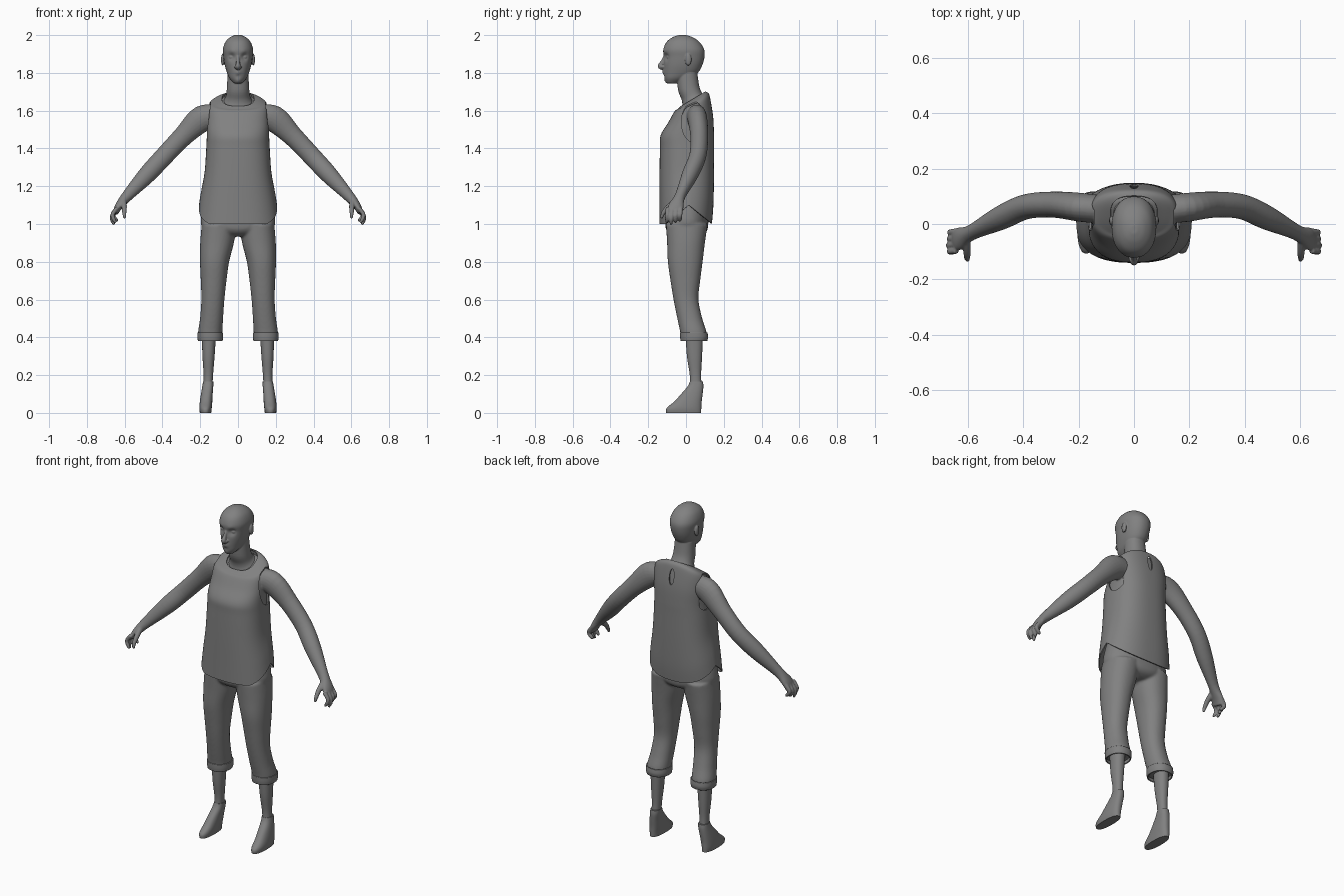
import bpy, bmesh, math
from mathutils import Vector, Matrix

cube = bpy.data.objects.get("Cube")
if cube:
    bpy.data.objects.remove(cube, do_unlink=True)

grey = bpy.data.materials.new("plain_grey")
grey.use_nodes = True
grey.diffuse_color = (0.22, 0.22, 0.22, 1)
grey.node_tree.nodes["Principled BSDF"].inputs["Base Color"].default_value = (0.22, 0.22, 0.22, 1)

BOTH = (1, -1)


def spline(keys, steps=5):
    """Smoothly interpolate a list of number tuples."""
    p = [keys[0]] + list(keys) + [keys[-1]]
    out = []
    for i in range(len(keys) - 1):
        for s in range(steps):
            t = s / steps
            out.append([0.5 * (2 * b + (c - a) * t + (2 * a - 5 * b + 4 * c - d) * t * t
                               + (3 * b - a - 3 * c + d) * t ** 3)
                        for a, b, c, d in zip(*p[i:i + 4])])
    return out + [list(keys[-1])]


def bridge(bm, rings, caps=True):
    loops = [[bm.verts.new(co) for co in ring] for ring in rings]
    n = len(loops[0])
    for lo, hi in zip(loops, loops[1:]):
        for i in range(n):
            j = (i + 1) % n
            bm.faces.new((lo[i], lo[j], hi[j], hi[i]))
    if caps:
        bm.faces.new(loops[0])
        bm.faces.new(loops[-1])


def stack(bm, keys, sides=(1,), power=2.2, caps=True, n=48):
    """Loft of level rings: height, centre x, front y, back y, half width, tilt."""
    for side in sides:
        rings = []
        for z, x, front, back, rx, tilt in spline(keys):
            cy, ry, ring = (front + back) / 2, (back - front) / 2, []
            for k in range(n):
                c, s = math.cos(math.tau * k / n), math.sin(math.tau * k / n)
                px = rx * math.copysign(abs(c) ** (2 / power), c)
                py = ry * math.copysign(abs(s) ** (2 / power), s)
                ring.append((side * (x + px), cy + py, z + tilt * py))
            rings.append(ring)
        bridge(bm, rings, caps)


def limb(bm, keys, sides=BOTH, n=24):
    """Tube along a path: x, y, z, radius across y, radius the other way."""
    pts = spline(keys)
    rings = []
    for i, p in enumerate(pts):
        t = (Vector(pts[min(i + 1, len(pts) - 1)][:3]) - Vector(pts[max(i - 1, 0)][:3])).normalized()
        u = Vector((0, 1, 0))
        u = (u - t * u.dot(t)).normalized()
        v = t.cross(u)
        rings.append([Vector(p[:3]) + u * p[3] * math.cos(math.tau * k / n)
                      + v * p[4] * math.sin(math.tau * k / n) for k in range(n)])
    for side in sides:
        bridge(bm, [[(side * c.x, c.y, c.z) for c in r] for r in rings])


def ball(bm, centre, size, sides=BOTH):
    for side in sides:
        m = Matrix.Translation((side * centre[0], centre[1], centre[2])) @ Matrix.Diagonal((*size, 1))
        bmesh.ops.create_uvsphere(bm, u_segments=20, v_segments=14, radius=1, matrix=m)


def press(bm, centre, depth, radius, sides=BOTH):
    """Push the surface softly along y around a point."""
    for side in sides:
        c = Vector((side * centre[0], centre[1], centre[2]))
        for v in bm.verts:
            v.co.y += depth * math.exp(-((v.co - c).length / radius) ** 2)


def finish(name, bm, voxel=0, relax=4, shell=0):
    bmesh.ops.recalc_face_normals(bm, faces=bm.faces)
    mesh = bpy.data.meshes.new(name)
    bm.to_mesh(mesh)
    bm.free()
    ob = bpy.data.objects.new(name, mesh)
    bpy.context.collection.objects.link(ob)
    mesh.materials.append(grey)
    bpy.ops.object.select_all(action="DESELECT")
    ob.select_set(True)
    bpy.context.view_layer.objects.active = ob
    if shell:
        mod = ob.modifiers.new("Thickness", "SOLIDIFY")
        mod.thickness, mod.offset = shell, -1
    if voxel:
        mod = ob.modifiers.new("Blend", "REMESH")
        mod.mode, mod.voxel_size, mod.use_smooth_shade = "VOXEL", voxel, True
        mod = ob.modifiers.new("Relax", "SMOOTH")
        mod.factor, mod.iterations = 0.5, relax
    bpy.ops.object.shade_smooth_by_angle(angle=math.radians(45))
    return ob


# Head with neck
bm = bmesh.new()
stack(bm, [(1.745, 0, -.102, -.045, .022, 0), (1.77, 0, -.113, .01, .044, 0),
           (1.80, 0, -.117, .062, .058, 0), (1.84, 0, -.118, .086, .070, 0),
           (1.885, 0, -.118, .098, .077, 0), (1.925, 0, -.12, .096, .080, 0),
           (1.965, 0, -.102, .07, .066, 0), (1.99, 0, -.068, .032, .040, 0),
           (2.001, 0, -.035, -.005, .012, 0)])
press(bm, (.034, -.108, 1.885), .015, .019)       # eye sockets
press(bm, (.03, -.115, 1.91), -.003, .015)        # brows
press(bm, (0, -.118, 1.803), -.008, .016, (1,))   # lips
press(bm, (0, -.11, 1.757), -.005, .014, (1,))    # chin
press(bm, (0, -.122, 1.783), .004, .009, (1,))
ball(bm, (.033, -.088, 1.883), (.016, .014, .011))
ball(bm, (.081, .012, 1.87), (.009, .017, .032))
limb(bm, [(0, -.108, 1.895, .008, .008), (0, -.125, 1.86, .009, .009),
          (0, -.136, 1.836, .014, .014), (0, -.122, 1.822, .008, .012)], (1,))
ball(bm, (.011, -.124, 1.832), (.009, .012, .008))
stack(bm, [(1.58, 0, -.04, .1, .1, .4), (1.645, 0, -.022, .096, .078, .55),
           (1.675, 0, -.022, .083, .064, .4), (1.72, 0, -.042, .07, .059, .2),
           (1.80, 0, -.05, .06, .055, 0)])
finish("head_and_neck", bm, .0035, 3)

# Blouse profile, shared with the chest beneath it
blouse = [(1.0, 0, -.14, .137, .207, 0), (1.1, 0, -.14, .145, .197, 0),
          (1.25, 0, -.14, .148, .178, 0), (1.4, 0, -.138, .148, .168, 0),
          (1.47, 0, -.134, .148, .165, 0), (1.55, 0, -.095, .144, .164, .12),
          (1.625, 0, -.062, .13, .157, .32), (1.65, 0, -.043, .12, .128, .5),
          (1.663, 0, -.027, .102, .085, .6)]

# Chest, arms and hands
bm = bmesh.new()
stack(bm, [(z - .008, x, f + .016, b - .016, w - .012, t) for z, x, f, b, w, t in blouse[3:]], power=2.5)
limb(bm, [(.1, .05, 1.57, .05, .055), (.19, .06, 1.557, .052, .07),
          (.29, .07, 1.465, .047, .054), (.39, .062, 1.36, .045, .05),
          (.48, .022, 1.263, .043, .047), (.585, -.03, 1.15, .028, .03),
          (.63, -.052, 1.095, .04, .021), (.648, -.062, 1.058, .04, .014)])
for i in range(4):
    y = -.096 + .023 * i
    curl = .01 * abs(i - 1)
    limb(bm, [(.64, y, 1.085, .012, .012), (.664, y - .003, 1.05, .011, .011),
              (.668 - curl, y - .005, 1.025, .0105, .0105),
              (.656 - curl, y - .006, .997 + curl, .007, .007)], n=12)
limb(bm, [(.605, -.06, 1.12, .016, .016), (.602, -.1, 1.085, .014, .014),
          (.602, -.122, 1.055, .011, .011), (.6, -.13, 1.03, .007, .007)], n=12)
finish("arms_and_chest", bm, .0045)

# Blouse shell with raised side hems
bm = bmesh.new()
stack(bm, blouse, power=2.5, caps=False, n=96)
for v in bm.verts:
    fade = min(1, max(0, (1.3 - v.co.z) / .3))
    v.co.z += .1 * fade * max(0, 1 - abs(v.co.y - .015) / .125)
top = finish("blouse", bm, shell=.006)

# Armholes and back keyhole
bm = bmesh.new()
for side in BOTH:
    bmesh.ops.create_cone(bm, cap_ends=True, segments=48, radius1=1, radius2=1, depth=1,
                          matrix=Matrix.Translation((side * .245, .042, 1.54))
                          @ Matrix.Diagonal((.2, .066, .108, 1)) @ Matrix.Rotation(math.pi / 2, 4, "Y"))
bmesh.ops.create_cone(bm, cap_ends=True, segments=32, radius1=1, radius2=1, depth=1,
                      matrix=Matrix.Translation((0, .14, 1.62))
                      @ Matrix.Diagonal((.015, .12, .045, 1)) @ Matrix.Rotation(math.pi / 2, 4, "X"))
cutter = finish("opening_cutter", bm)
cutter.hide_render = True
mod = top.modifiers.new("Openings", "BOOLEAN")
mod.operation, mod.solver, mod.object = "DIFFERENCE", "EXACT", cutter
bpy.context.view_layer.objects.active = top
for name in [m.name for m in top.modifiers if m.type in {"SOLIDIFY", "BOOLEAN"}]:
    bpy.ops.object.modifier_apply(modifier=name)
bpy.data.objects.remove(cutter, do_unlink=True)
top.select_set(True)
bpy.ops.object.shade_smooth_by_angle(angle=math.radians(45))

# Cropped trousers
leg = [(1.0, .1, -.106, .115, .092, 0), (.9, .111, -.1, .1, .089, 0),
       (.8, .124, -.096, .088, .077, 0), (.7, .129, -.082, .075, .068, 0),
       (.6, .133, -.066, .066, .061, 0), (.5, .14, -.046, .086, .061, 0),
       (.43, .147, -.031, .108, .064, 0), (.395, .147, -.027, .108, .061, 0)]
bm = bmesh.new()
stack(bm, leg, BOTH)
stack(bm, [(1.13, 0, -.1, .115, .175, 0), (1.0, 0, -.11, .118, .197, 0),
           (.955, 0, -.095, .105, .13, 0), (.935, 0, -.06, .07, .06, 0)])
finish("trousers", bm, .007, 6)

# Turned-up cuffs
bm = bmesh.new()
stack(bm, [(.425, .147, -.032, .114, .068, 0), (.4, .147, -.031, .117, .068, 0),
           (.38, .147, -.028, .112, .065, 0)], BOTH, caps=False)
finish("trouser_cuffs", bm, shell=.006)

# Lower legs
bm = bmesh.new()
stack(bm, [(.42, .154, -.003, .09, .038, 0), (.3, .156, .005, .085, .032, 0),
           (.2, .157, .02, .08, .025, 0), (.13, .16, .02, .084, .024, 0)], BOTH)
finish("lower_legs", bm)

# Wedge shoes
bm = bmesh.new()
stack(bm, [(0, .172, -.105, .08, .03, 0), (.025, .172, -.103, .081, .033, 0),
           (.06, .169, -.062, .083, .033, 0), (.1, .165, -.026, .088, .031, 0),
           (.14, .16, .008, .092, .029, 0), (.165, .158, .02, .09, .027, 0)], BOTH, power=2.4)
finish("wedge_shoes", bm)
